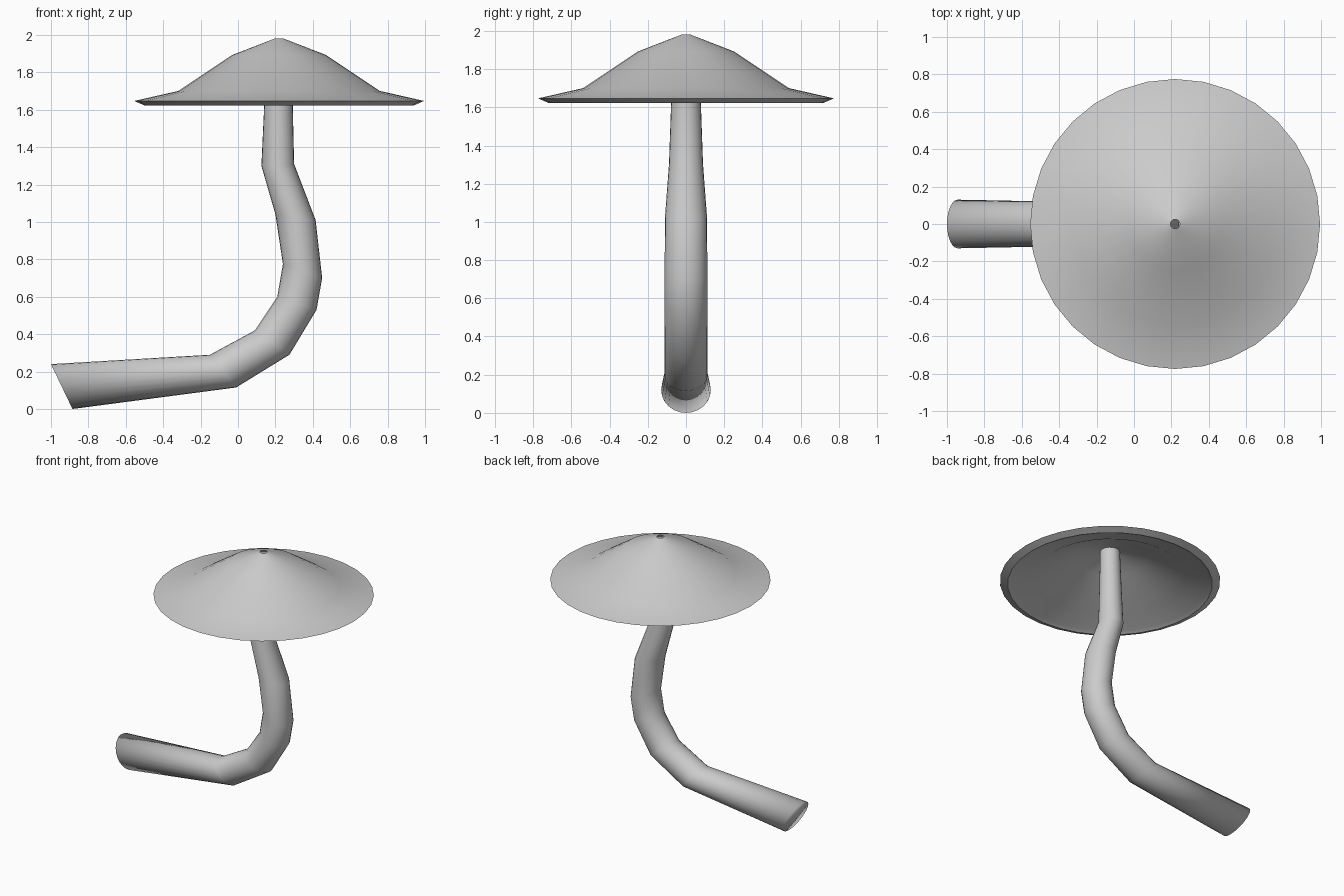
import bpy, bmesh, math
from mathutils import Vector

if "Cube" in bpy.data.objects:
    bpy.data.objects.remove(bpy.data.objects["Cube"])


def skin_rings(name, rings, cap_start=False, smooth_angle=None):
    """Bridge a list of point rings into one smooth object."""
    bm = bmesh.new()
    loops = [[bm.verts.new(p) for p in ring] for ring in rings]
    n = len(loops[0])
    for a, b in zip(loops, loops[1:]):
        for i in range(n):
            j = (i + 1) % n
            bm.faces.new((a[i], a[j], b[j], b[i]))
    if cap_start:
        centre = bm.verts.new(sum((v.co for v in loops[0]), Vector()) / n)
        for i in range(n):
            bm.faces.new((loops[0][(i + 1) % n], loops[0][i], centre))
    bmesh.ops.recalc_face_normals(bm, faces=bm.faces)
    mesh = bpy.data.meshes.new(name)
    bm.to_mesh(mesh)
    bm.free()
    obj = bpy.data.objects.new(name, mesh)
    bpy.context.collection.objects.link(obj)
    bpy.context.view_layer.objects.active = obj
    obj.select_set(True)
    if smooth_angle:
        bpy.ops.object.shade_smooth_by_angle(angle=math.radians(smooth_angle))
    else:
        bpy.ops.object.shade_smooth()
    obj.select_set(False)
    return obj


def ring(p, q, half_width, n=24):
    """Elliptical section spanning p to q in the xz plane."""
    p, q = Vector((p[0], 0, p[1])), Vector((q[0], 0, q[1]))
    mid, half = (p + q) / 2, (q - p) / 2
    return [mid + half * math.cos(t) + Vector((0, half_width * math.sin(t), 0))
            for t in (2 * math.pi * i / n for i in range(n))]


# Bent stem: inner point, outer point and half width of each section
sections = [
    ((-1.00, 0.24), (-0.885, 0.00), 0.130),
    ((-0.15, 0.29), (-0.01, 0.115), 0.113),
    ((0.09, 0.42), (0.275, 0.29), 0.113),
    ((0.21, 0.60), (0.42, 0.53), 0.112),
    ((0.24, 0.775), (0.45, 0.70), 0.112),
    ((0.20, 1.04), (0.415, 1.01), 0.110),
    ((0.125, 1.30), (0.30, 1.31), 0.089),
    ((0.14, 1.62), (0.293, 1.62), 0.078),
    ((0.15, 1.88), (0.290, 1.88), 0.070),
]
skin_rings("stem", [ring(*s) for s in sections], cap_start=True)

# Hollow cap: profile (radius, height) from the tip, round the rim, to the inside
profile = [(0.025, 1.98), (0.25, 1.893), (0.54, 1.70), (0.775, 1.647),
           (0.72, 1.623), (0.69, 1.64), (0.54, 1.675), (0.25, 1.835),
           (0.04, 1.89)]
SIDES = 32
skin_rings("cap", [[(0.22 + r * math.cos(2 * math.pi * i / SIDES),
                     r * math.sin(2 * math.pi * i / SIDES), z)
                    for i in range(SIDES)] for r, z in profile],
           smooth_angle=40)
